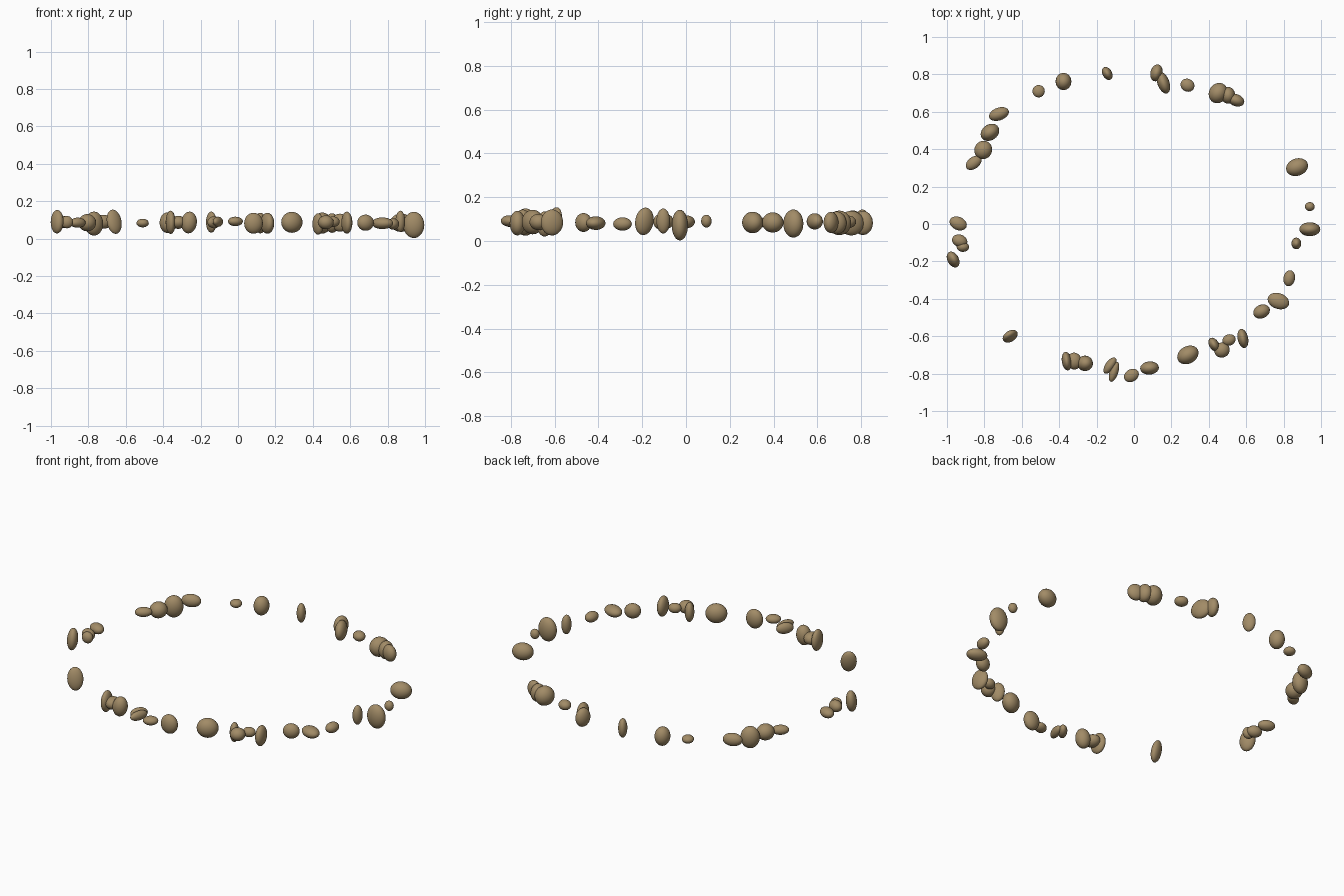
import bpy, math
from mathutils import Euler

# one flat colour for all the stones
tan = bpy.data.materials.new("tan stone")
tan.diffuse_color = (0.36, 0.26, 0.135, 1)

# each pebble: x, y, z, half length, half width, half height, turn in degrees
back = [
    (-.51, .71, .083, .033, .033, .023, 0),
    (-.377, .762, .085, .046, .042, .055, 90),
    (-.143, .805, .088, .037, .025, .056, 118),
    (.12, .808, .083, .046, .032, .055, 75),
    (.157, .755, .082, .060, .032, .056, 110),
    (.286, .742, .088, .038, .034, .028, -30),
    (.45, .70, .083, .056, .049, .056, 60),
    (.503, .688, .083, .045, .038, .052, 90),
    (.545, .662, .085, .046, .032, .048, -20),
]
right = [
    (.872, .304, .085, .060, .046, .049, 20),
    (.94, .093, .091, .026, .024, .029, 0),
    (.94, -.028, .073, .056, .037, .070, 0),
    (.868, -.104, .092, .031, .026, .057, 90),
    (.83, -.29, .078, .043, .031, .030, 80),
    (.772, -.412, .082, .059, .042, .031, -20),
    (.682, -.468, .085, .046, .036, .043, 25),
]
front = [
    (.582, -.612, .085, .052, .028, .059, 102),
    (.508, -.62, .090, .036, .030, .028, 20),
    (.47, -.674, .087, .042, .040, .037, 30),
    (.428, -.645, .078, .040, .026, .057, 120),
    (.288, -.70, .087, .060, .046, .056, 30),
    (.083, -.77, .082, .050, .035, .056, 5),
    (-.014, -.81, .092, .042, .033, .025, 30),
    (-.107, -.79, .090, .056, .023, .027, 72),
    (-.128, -.757, .087, .050, .025, .032, 55),
    (-.262, -.745, .086, .042, .041, .058, 0),
    (-.32, -.733, .087, .045, .040, .035, 95),
    (-.36, -.733, .087, .050, .026, .062, 98),
    (-.662, -.60, .090, .044, .026, .066, 35),
]
left = [
    (-.967, -.19, .090, .045, .030, .063, 120),
    (-.915, -.123, .088, .033, .026, .033, 0),
    (-.932, -.09, .089, .042, .033, .033, -20),
    (-.94, .003, .088, .048, .035, .029, -25),
    (-.857, .327, .085, .048, .031, .027, 38),
    (-.806, .396, .085, .050, .047, .046, 60),
    (-.77, .49, .080, .053, .042, .064, 35),
    (-.722, .588, .090, .055, .034, .037, 20),
]
# a few tall pebbles lean sideways: key is (arc, index), value is (x, y) lean in degrees
leans = {("front", 12): (-9, -9), ("left", 0): (-9, 0), ("front", 9): (0, 7)}


def pebble(name, x, y, z, a, b, h, turn, lean=(0, 0)):
    """Smooth ellipsoid stone, turned about z and then leaned."""
    bpy.ops.mesh.primitive_uv_sphere_add(segments=32, ring_count=18, radius=1)
    o = bpy.context.object
    o.name = name
    o.location = (x, y, z)
    o.scale = (a, b, h)
    tilt = Euler((math.radians(lean[0]), math.radians(lean[1]), 0)).to_matrix()
    spin = Euler((0, 0, math.radians(turn))).to_matrix()
    o.rotation_euler = (tilt @ spin).to_euler()
    o.data.materials.append(tan)
    bpy.ops.object.shade_smooth()


# ring of pebbles, arc by arc
for arc, stones in (("back", back), ("right", right), ("front", front), ("left", left)):
    for i, s in enumerate(stones):
        pebble(f"{arc}_pebble_{i + 1}", *s, lean=leans.get((arc, i), (0, 0)))
